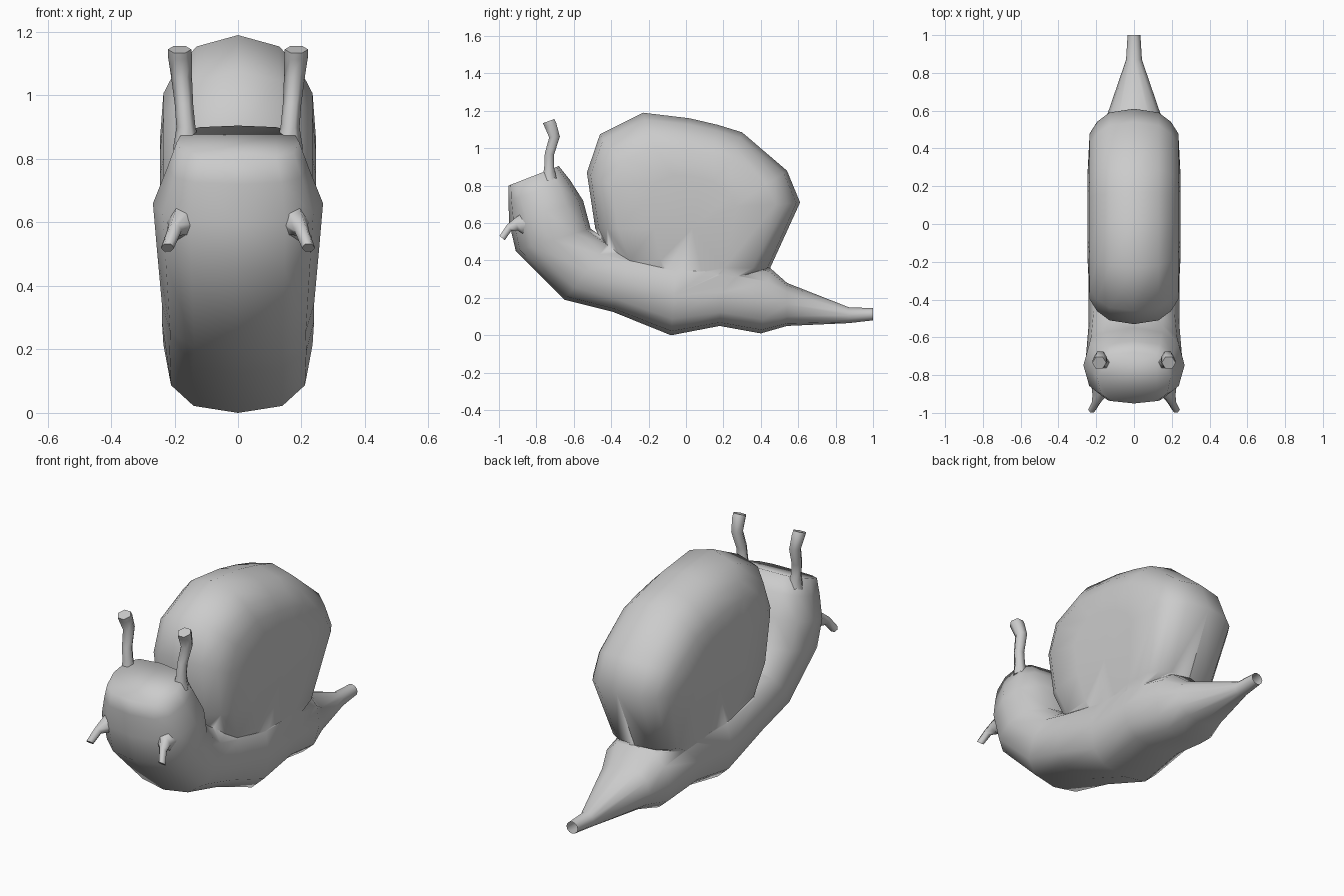
import bpy, bmesh, math
from mathutils import Vector

if "Cube" in bpy.data.objects:
    bpy.data.objects.remove(bpy.data.objects["Cube"])


def power(v, p):
    return math.copysign(abs(v) ** p, v)


def select(ob):
    bpy.ops.object.select_all(action='DESELECT')
    bpy.context.view_layer.objects.active = ob
    ob.select_set(True)


def loft(name, rings, angle=75, poke=False):
    """Skin a row of equal rings and close both ends."""
    bm = bmesh.new()
    rows = [[bm.verts.new(p) for p in r] for r in rings]
    n = len(rows[0])
    for a, b in zip(rows, rows[1:]):
        for i in range(n):
            j = (i + 1) % n
            bm.faces.new((a[i], a[j], b[j], b[i]))
    caps = [bm.faces.new(rows[0]), bm.faces.new(rows[-1])]
    if poke:
        bmesh.ops.poke(bm, faces=caps)
    bmesh.ops.recalc_face_normals(bm, faces=bm.faces[:])
    me = bpy.data.meshes.new(name)
    bm.to_mesh(me)
    bm.free()
    ob = bpy.data.objects.new(name, me)
    bpy.context.collection.objects.link(ob)
    select(ob)
    bpy.ops.object.shade_smooth_by_angle(angle=math.radians(angle))
    return ob


# Body: underside (y, z), upper side (y, z), half width, squareness, from head to tail
sections = [
    (-0.95, 0.80, -0.68, 0.905, 0.193, 0.68),
    (-0.95, 0.72, -0.62, 0.83, 0.222, 0.7),
    (-0.945, 0.60, -0.55, 0.72, 0.268, 0.85),
    (-0.91, 0.45, -0.51, 0.57, 0.255, 0.8),
    (-0.65, 0.19, -0.41, 0.50, 0.24, 0.8),
    (-0.39, 0.125, -0.28, 0.46, 0.24, 0.75),
    (-0.08, 0.0, -0.05, 0.43, 0.235, 0.75),
    (0.18, 0.05, 0.20, 0.41, 0.225, 0.75),
    (0.40, 0.01, 0.45, 0.36, 0.20, 0.8),
    (0.54, 0.05, 0.54, 0.28, 0.155, 0.85),
    (0.87, 0.065, 0.87, 0.15, 0.042, 1),
    (1.0, 0.08, 1.0, 0.145, 0.034, 1),
]
rings = []
for y0, z0, y1, z1, w, p in sections:
    c = Vector((0, (y0 + y1) / 2, (z0 + z1) / 2))
    h = Vector((0, (y1 - y0) / 2, (z1 - z0) / 2))
    angles = [2 * math.pi * k / 12 for k in range(12)]
    rings.append([c + h * power(math.sin(a), p) + Vector((w * power(math.cos(a), p), 0, 0))
                  for a in angles])
body = loft("body_and_shell", rings)

# Shell: side outline stacked across x with rounded shoulders; the lower rim runs into the body
outline = [(-0.40, 0.40), (-0.485, 0.57), (-0.53, 0.87), (-0.46, 1.075), (-0.23, 1.19),
           (0.02, 1.16), (0.17, 1.125), (0.30, 1.085), (0.54, 0.88), (0.61, 0.71),
           (0.45, 0.36), (0.2, 0.25), (-0.15, 0.27)]
# x, scale along y, scale of the height
half = [(0.0, 1.0, 1.0), (0.13, 0.965, 0.93), (0.195, 0.88, 0.79),
        (0.235, 0.77, 0.64), (0.246, 0.4, 0.35)]
layers = [(-x, s, t) for x, s, t in half[:0:-1]] + half
cy, cz = 0.04, 0.68
shell_rings = []
for x, s, t in layers:
    ring = []
    for y, z in outline:
        zz = cz + (z - cz) * (1 if z < 0.6 else t)
        ring.append((x * (1 - 0.6 * max(0, 0.6 - zz)), cy + (y - cy) * s, zz))
    shell_rings.append(ring)
shell = loft("shell", shell_rings, poke=True)

# Shell grows out of the body as one surface
select(body)
mod = body.modifiers.new("union", 'BOOLEAN')
mod.operation = 'UNION'
mod.solver = 'EXACT'
mod.object = shell
bpy.ops.object.modifier_apply(modifier=mod.name)
bpy.data.objects.remove(shell)

# Open tail tip
bm = bmesh.new()
bm.from_mesh(body.data)
tip = [f for f in bm.faces if f.calc_center_median().y > 0.99]
bmesh.ops.delete(bm, geom=tip, context='FACES_ONLY')
bm.to_mesh(body.data)
bm.free()


# Feelers: bent six-sided tubes with flared roots, all rings tilted about x only
def feeler(name, path, radii, tilts):
    rings = []
    for (x, y, z), r, t in zip(path, radii, tilts):
        t = math.radians(t)
        ring = []
        for k in range(6):
            a = k * math.pi / 3
            v = r * math.sin(a)
            ring.append((x + r * math.cos(a), y + v * math.cos(t), z + v * math.sin(t)))
        rings.append(ring)
    loft(name, rings, angle=65)


for side, s in (("right", 1), ("left", -1)):
    feeler("eye_stalk_" + side,
           [(s * 0.16, -0.73, 0.83), (s * 0.164, -0.732, 0.90), (s * 0.17, -0.73, 0.97),
            (s * 0.178, -0.703, 1.06), (s * 0.183, -0.725, 1.125), (s * 0.184, -0.735, 1.145)],
           [0.045, 0.03, 0.029, 0.033, 0.038, 0.037], [10, 0, -8, 5, 20, 20])
    feeler("lower_feeler_" + side,
           [(s * 0.15, -0.86, 0.60), (s * 0.18, -0.905, 0.595), (s * 0.20, -0.945, 0.575),
            (s * 0.222, -0.983, 0.52)],
           [0.075, 0.04, 0.023, 0.021], [90, 100, 125, 140])
